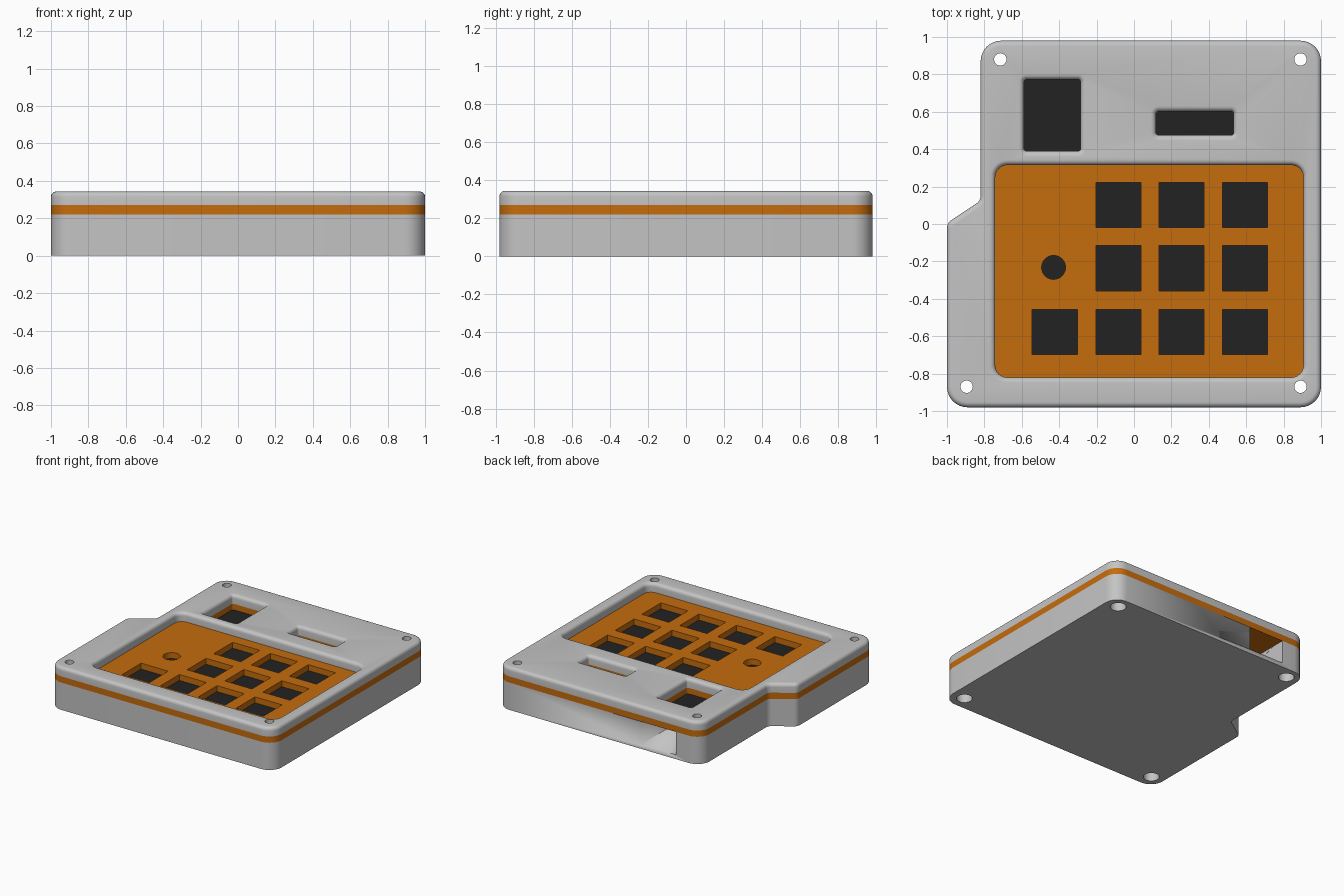
import bpy, bmesh, math
from mathutils import Vector, Matrix

if "Cube" in bpy.data.objects:
    bpy.data.objects.remove(bpy.data.objects["Cube"])


def material(name, rgb):
    m = bpy.data.materials.new(name)
    m.diffuse_color = (*rgb, 1)
    m.use_nodes = True
    m.node_tree.nodes["Principled BSDF"].inputs["Base Color"].default_value = m.diffuse_color
    return m


GREY = material("light grey", (0.55, 0.55, 0.55))
ORANGE = material("orange", (0.56, 0.15, 0.004))
BLACK = material("black", (0.016, 0.016, 0.016))

Z_PLATE, Z_FRAME, Z_TOP, FILLET = 0.22, 0.27, 0.343, 0.028


def rounded(corners, seg=8):
    """Counter-clockwise polygon from (x, y, radius) corners."""
    pts = []
    for i, (x, y, r) in enumerate(corners):
        p = Vector((x, y))
        a = (Vector(corners[i - 1][:2]) - p).normalized()
        b = (Vector(corners[(i + 1) % len(corners)][:2]) - p).normalized()
        if r == 0:
            pts.append(p)
            continue
        turn = math.atan2(-a.x * b.y + a.y * b.x, -a.dot(b))
        centre = p + (a + b).normalized() * r / math.cos(turn / 2)
        start = p + a * r * math.tan(abs(turn) / 2) - centre
        pts += [centre + Matrix.Rotation(turn * k / seg, 2) @ start for k in range(seg + 1)]
    return pts


def rect(x0, x1, y0, y1, r=0.0):
    return rounded([(x0, y0, r), (x1, y0, r), (x1, y1, r), (x0, y1, r)])


def circle(x, y, r, n=32):
    return [Vector((x + r * math.cos(2 * math.pi * k / n), y + r * math.sin(2 * math.pi * k / n)))
            for k in range(n)]


def grow(pts, d):
    """Offset a loop outwards by d."""
    out = []
    for i, p in enumerate(pts):
        e, f = (p - pts[i - 1]).normalized(), (pts[(i + 1) % len(pts)] - p).normalized()
        n, m = Vector((e.y, -e.x)), Vector((f.y, -f.x))
        out.append(p + (n + m) * d / (1 + n.dot(m)))
    return out


def wall(bm, pts, profile):
    """Skin a loop through (offset, z) steps; return bottom and top edges."""
    rings = []
    for d, z in profile:
        vs = [bm.verts.new((p.x, p.y, z)) for p in grow(pts, d)]
        rings.append(vs)
    n = len(pts)
    for lo, hi in zip(rings, rings[1:]):
        for i in range(n):
            j = (i + 1) % n
            bm.faces.new((lo[i], lo[j], hi[j], hi[i]))
    return [[bm.edges.get((r[i], r[(i + 1) % n])) for i in range(n)] for r in (rings[0], rings[-1])]


def solid(name, outer, holes, mats, blind=()):
    """Slab from (loop, profile) walls; blind holes get a floor in the second material."""
    bm = bmesh.new()
    low, high, floors = [], [], []
    for loop, profile in [outer, *holes]:
        a, b = wall(bm, loop, profile)
        low += a
        high += b
    for loop, profile in blind:
        a, b = wall(bm, loop, profile)
        floors.append(a)
        high += b
    for edges in (low, high):
        bmesh.ops.triangle_fill(bm, use_beauty=True, edges=edges, normal=(0, 0, 1))
    for edges in floors:
        made = bmesh.ops.triangle_fill(bm, use_beauty=True, edges=edges, normal=(0, 0, 1))
        for f in made["geom"]:
            if isinstance(f, bmesh.types.BMFace):
                f.material_index = 1
    bmesh.ops.recalc_face_normals(bm, faces=bm.faces)
    mesh = bpy.data.meshes.new(name)
    bm.to_mesh(mesh)
    bm.free()
    for m in mats:
        mesh.materials.append(m)
    ob = bpy.data.objects.new(name, mesh)
    bpy.context.collection.objects.link(ob)
    bpy.ops.object.select_all(action='DESELECT')
    ob.select_set(True)
    bpy.context.view_layer.objects.active = ob
    bpy.ops.object.shade_smooth_by_angle(angle=math.radians(35))
    return ob


# Shared outline, screw positions and openings
outline = rounded([(-1, -0.98, 0.11), (1, -0.98, 0.11), (1, 0.98, 0.11),
                   (-0.82, 0.98, 0.11), (-0.82, 0.125, 0.05), (-1, 0.005, 0.05)])
screws = [(-0.715, 0.88), (0.89, 0.88), (-0.895, -0.87), (0.89, -0.87)]
window = rect(-0.588, -0.285, 0.39, 0.772, 0.015)
slot = rect(0.118, 0.533, 0.475, 0.602, 0.015)


def screw_walls(profile):
    return [(circle(x, y, 0.033), profile) for x, y in screws]


# Base with counterbored screw holes and a connector bay at the back
base = solid("base", (outline, [(0, 0), (0, Z_PLATE)]),
             screw_walls([(0.025, 0), (0.025, 0.1), (0, 0.1), (0, Z_PLATE)]), [GREY])
bay = solid("bay_cutter", (rect(-0.595, -0.285, 0.39, 1.2), [(0, 0.035), (0, 0.3)]), [], [GREY])
bay.hide_render = True
bay.hide_viewport = True
cut = base.modifiers.new("connector_bay", 'BOOLEAN')
cut.operation = 'DIFFERENCE'
cut.solver = 'EXACT'
cut.object = bay

# Switch plate with key sockets, knob hole, window and slot
side = 0.242
keys = [(x, y) for x in (-0.204, 0.133, 0.472) for y in (-0.019, -0.358, -0.699)] + [(-0.545, -0.699)]
sockets = [rect(x, x + side, y, y + side) for x, y in keys]
sockets += [circle(-0.43, -0.232, 0.064), window, slot]
depth = [(0, Z_PLATE + 0.002), (0, Z_FRAME)]
solid("switch_plate", (outline, [(0, Z_PLATE), (0, Z_FRAME)]),
      screw_walls([(0, Z_PLATE), (0, Z_FRAME)]), [ORANGE, BLACK],
      blind=[(s, depth) for s in sockets])

# Top frame with rounded-over rims
steps = [math.pi / 2 * k / 5 for k in range(6)]
rim = [(FILLET * (1 - math.cos(a)), Z_TOP - FILLET + FILLET * math.sin(a)) for a in steps]
outer_rim = [(0, Z_FRAME)] + [(-d, z) for d, z in rim]
inner_rim = [(0, Z_FRAME)] + rim
key_area = rect(-0.742, 0.906, -0.82, 0.315, 0.065)
solid("top_frame", (outline, outer_rim),
      [(loop, inner_rim) for loop in (key_area, window, slot)]
      + screw_walls([(0, Z_FRAME), (0, Z_TOP)]), [GREY])
